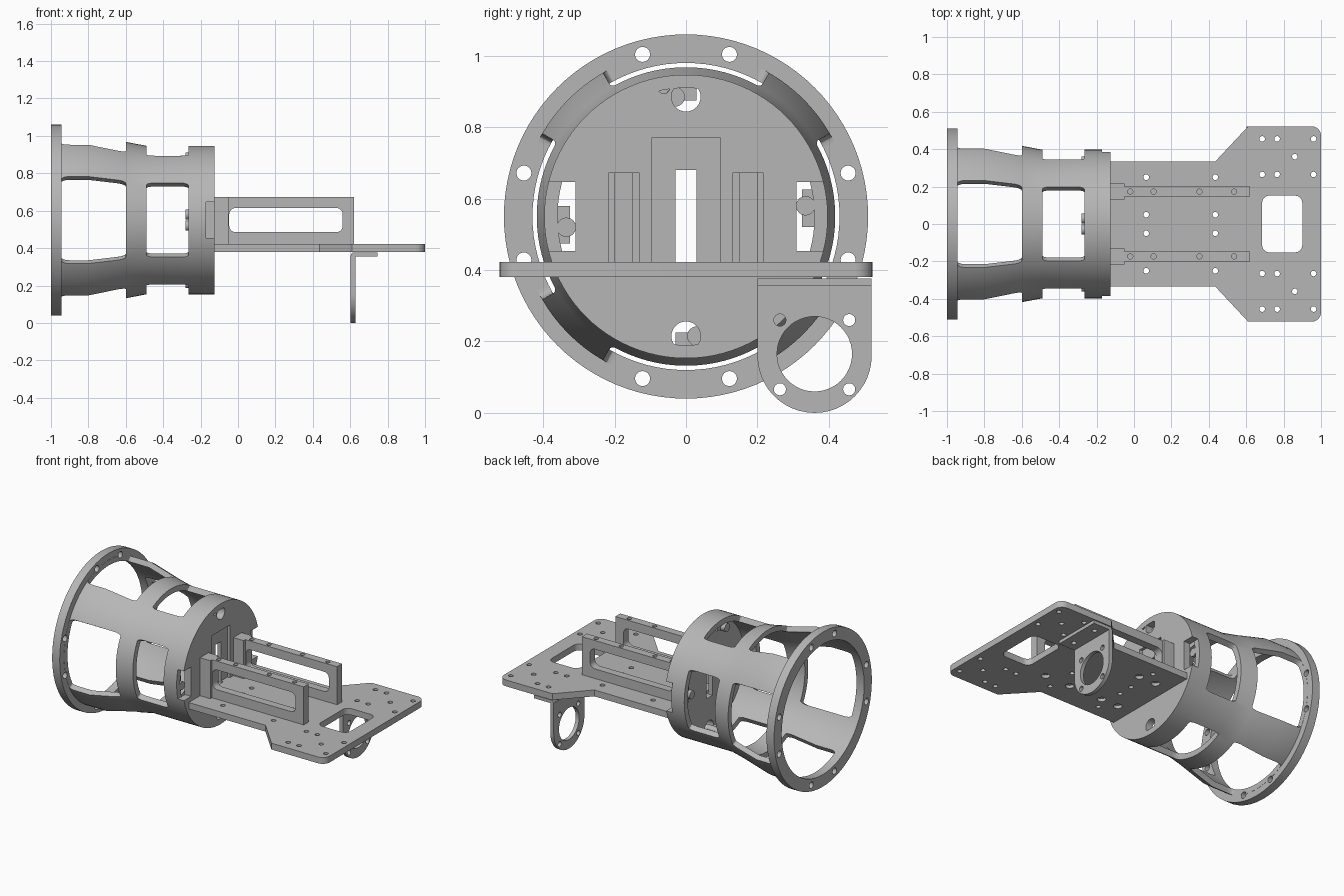
import bpy, bmesh
from math import sin, cos, tan, pi, radians

if "Cube" in bpy.data.objects:
    bpy.data.objects.remove(bpy.data.objects["Cube"], do_unlink=True)

grey = bpy.data.materials.new("Plain grey")
grey.use_nodes = True
grey.diffuse_color = (0.47, 0.47, 0.47, 1)
grey.node_tree.nodes["Principled BSDF"].inputs["Base Color"].default_value = (0.47, 0.47, 0.47, 1)

CZ = 0.55           # height of the tube axis
FACE = -0.125       # front face of the tube
MAP = {"x": lambda a, b, h: (h, a, b),
       "y": lambda a, b, h: (a, h, b),
       "z": lambda a, b, h: (a, b, h)}


def finish(name, bm):
    bmesh.ops.recalc_face_normals(bm, faces=bm.faces)
    me = bpy.data.meshes.new(name)
    bm.to_mesh(me)
    bm.free()
    me.materials.append(grey)
    ob = bpy.data.objects.new(name, me)
    bpy.context.collection.objects.link(ob)
    return ob


def loft(bm, bottom, top):
    a = [bm.verts.new(p) for p in bottom]
    b = [bm.verts.new(p) for p in top]
    n = len(a)
    bm.faces.new(a)
    bm.faces.new(b)
    for i in range(n):
        j = (i + 1) % n
        bm.faces.new((a[i], a[j], b[j], b[i]))


def prism(bm, pts, axis, lo, hi):
    f = MAP[axis]
    loft(bm, [f(a, b, lo) for a, b in pts], [f(a, b, hi) for a, b in pts])


def circle(a, b, r, n=24):
    return [(a + r * cos(2 * pi * i / n), b + r * sin(2 * pi * i / n)) for i in range(n)]


def rect(a0, a1, b0, b1, r=0, n=6):
    if r == 0:
        return [(a0, b0), (a1, b0), (a1, b1), (a0, b1)]
    pts = []
    corners = [(a1 - r, b1 - r), (a0 + r, b1 - r), (a0 + r, b0 + r), (a1 - r, b0 + r)]
    for q, (a, b) in enumerate(corners):
        for i in range(n + 1):
            t = (q + i / n) * pi / 2
            pts.append((a + r * cos(t), b + r * sin(t)))
    return pts


def cut(ob, bm):
    cutter = finish("cutter", bm)
    cutter.hide_render = True
    mod = ob.modifiers.new("cut", "BOOLEAN")
    mod.operation, mod.solver, mod.object = "DIFFERENCE", "EXACT", cutter
    mod.use_self = True
    dg = bpy.context.evaluated_depsgraph_get()
    me = bpy.data.meshes.new_from_object(ob.evaluated_get(dg))
    ob.modifiers.clear()
    ob.data = me
    bpy.data.objects.remove(cutter, do_unlink=True)


def part(name, pts, axis, lo, hi):
    bm = bmesh.new()
    prism(bm, pts, axis, lo, hi)
    return finish(name, bm)


def smooth(ob):
    bpy.ops.object.select_all(action="DESELECT")
    ob.select_set(True)
    bpy.context.view_layer.objects.active = ob
    bpy.ops.object.shade_smooth_by_angle(angle=radians(25))


def turn(q, w, r):
    """Side q of the tube: sideways offset w, radius r -> y, z."""
    c, s = round(cos(q * pi / 2)), round(sin(q * pi / 2))
    return r * c - w * s, CZ + r * s + w * c


# Tube with flange: a turned profile of (x, radius)
profile = [(-1, 0.43), (-1, 0.51), (-0.945, 0.51), (-0.945, 0.465), (-0.8, 0.465),
           (-0.6, 0.418), (-0.49, 0.397), (FACE, 0.397), (FACE, 0.36),
           (-0.49, 0.36), (-0.6, 0.383), (-0.8, 0.43)]
bm = bmesh.new()
N = 96
rings = [[bm.verts.new((x, r * cos(2 * pi * i / N), CZ + r * sin(2 * pi * i / N)))
          for x, r in profile] for i in range(N)]
for i in range(N):
    a, b = rings[i], rings[(i + 1) % N]
    for k in range(len(profile)):
        m = (k + 1) % len(profile)
        bm.faces.new((a[k], a[m], b[m], b[k]))
tube = finish("tube_body", bm)

# Tapered window cutters on four sides, flange bolt holes, side pockets
bm = bmesh.new()
T = tan(radians(30))
for q in range(4):
    for x0, x1 in ((-0.944, -0.6), (-0.49, -0.265)):
        r0, r1 = 0.25, 0.7
        shape = rect(x0, x1, -T, T, 0.045)
        loft(bm, [(x, *turn(q, t * r0, r0)) for x, t in shape],
             [(x, *turn(q, t * r1, r1)) for x, t in shape])
    for deg in (-15, 15):
        t = radians(deg)
        prism(bm, circle(*turn(q, 0.47 * sin(t), 0.47 * cos(t)), 0.021), "x", -1.1, -0.9)
for s in (-1, 1):
    prism(bm, rect(*sorted((s * 0.31, s * 0.5)), 0.453, 0.647), "x", -0.17, 0)
cut(tube, bm)
smooth(tube)

# End disc with slot, round openings, recess and pockets
disc = part("end_disc", circle(0, CZ, 0.385, N), "x", -0.172, FACE)
bm = bmesh.new()
prism(bm, rect(-0.03, 0.03, 0.41, 0.68), "x", -0.3, 0)
for z in (0.215, 0.885):
    prism(bm, circle(0, z, 0.041, 32), "x", -0.3, 0)
prism(bm, circle(-0.062, 0.91, 0.016), "x", -0.3, 0)
prism(bm, rect(-0.097, 0.097, 0.42, 0.77), "x", -0.145, 0)
for s in (-1, 1):
    prism(bm, rect(*sorted((s * 0.31, s * 0.5)), 0.453, 0.647), "x", -0.3, 0)
cut(disc, bm)
smooth(disc)

# Fastening lugs inside the tube
for q in range(4):
    corners = [turn(q, w, r) for w, r in ((-0.03, 0.325), (0.075, 0.325), (0.075, 0.37), (-0.03, 0.37))]
    part("lug_block", corners, "x", -0.25, -0.19)
    smooth(part("lug_pin", circle(*turn(q, 0.03, 0.335), 0.027), "x", -0.28, -0.172))

# Base plate with widened, rounded end
half = [(FACE, 0.335), (0.435, 0.335), (0.61, 0.522)]
half += [(0.95 + 0.05 * sin(i * pi / 12), 0.472 + 0.05 * cos(i * pi / 12)) for i in range(7)]
outline = half + [(x, -y) for x, y in reversed(half)]
plate = part("base_plate", outline, "z", 0.38, 0.422)
plate_holes = [(x, y) for x in (0.685, 0.765, 0.96) for y in (0.265, 0.455)]
plate_holes += [(x, y) for x in (0.065, 0.435) for y in (0.05, 0.25)] + [(0.86, 0.36)]
rail_holes = [(x, 0.173) for x in (-0.02, 0.105, 0.35, 0.535)]
bm = bmesh.new()
prism(bm, rect(0.685, 0.9, -0.152, 0.152, 0.04), "z", 0.3, 0.5)
for s in (-1, 1):
    for x, y in plate_holes:
        prism(bm, circle(x, s * y, 0.015, 16), "z", 0.3, 0.5)
    for x, y in rail_holes:
        prism(bm, circle(x, s * y, 0.026, 20), "z", 0.3, 0.4)
cut(plate, bm)
smooth(plate)

# Two upright rails with a long slot and a wider foot against the disc
for side, s in (("left", 1), ("right", -1)):
    rail = part(side + "_rail", rect(-0.05, 0.62, 0.42, 0.673), "y", *sorted((s * 0.148, s * 0.2)))
    bm = bmesh.new()
    prism(bm, rect(-0.047, 0.56, 0.485, 0.615, 0.035), "y", -0.5, 0.5)
    for x, y in rail_holes:
        prism(bm, circle(x, s * y, 0.014, 16), "z", 0.645, 0.7)
    cut(rail, bm)
    smooth(rail)
    part(side + "_rail_foot", rect(FACE, -0.05, *sorted((s * 0.13, s * 0.217))), "z", 0.42, 0.673)

# Motor bracket: round-ended upright and a flange under the plate
arc = [(0.36 + 0.16 * cos(pi + i * pi / 24), 0.16 + 0.16 * sin(pi + i * pi / 24)) for i in range(25)]
upright = part("bracket_upright", arc + [(0.52, 0.36), (0.2, 0.36)], "x", 0.602, 0.627)
bm = bmesh.new()
prism(bm, circle(0.36, 0.165, 0.105, 48), "x", 0.5, 0.7)
for y in (0.263, 0.457):
    for z in (0.066, 0.26):
        prism(bm, circle(y, z, 0.017, 16), "x", 0.5, 0.7)
cut(upright, bm)
smooth(upright)
flange = part("bracket_flange", [(0.602, 0.355), (0.605, 0.367), (0.614, 0.376), (0.745, 0.376), (0.745, 0.355)],
              "y", 0.2, 0.52)
bm = bmesh.new()
for y in (0.265, 0.455):
    prism(bm, circle(0.685, y, 0.016, 16), "z", 0.3, 0.5)
cut(flange, bm)
smooth(flange)
